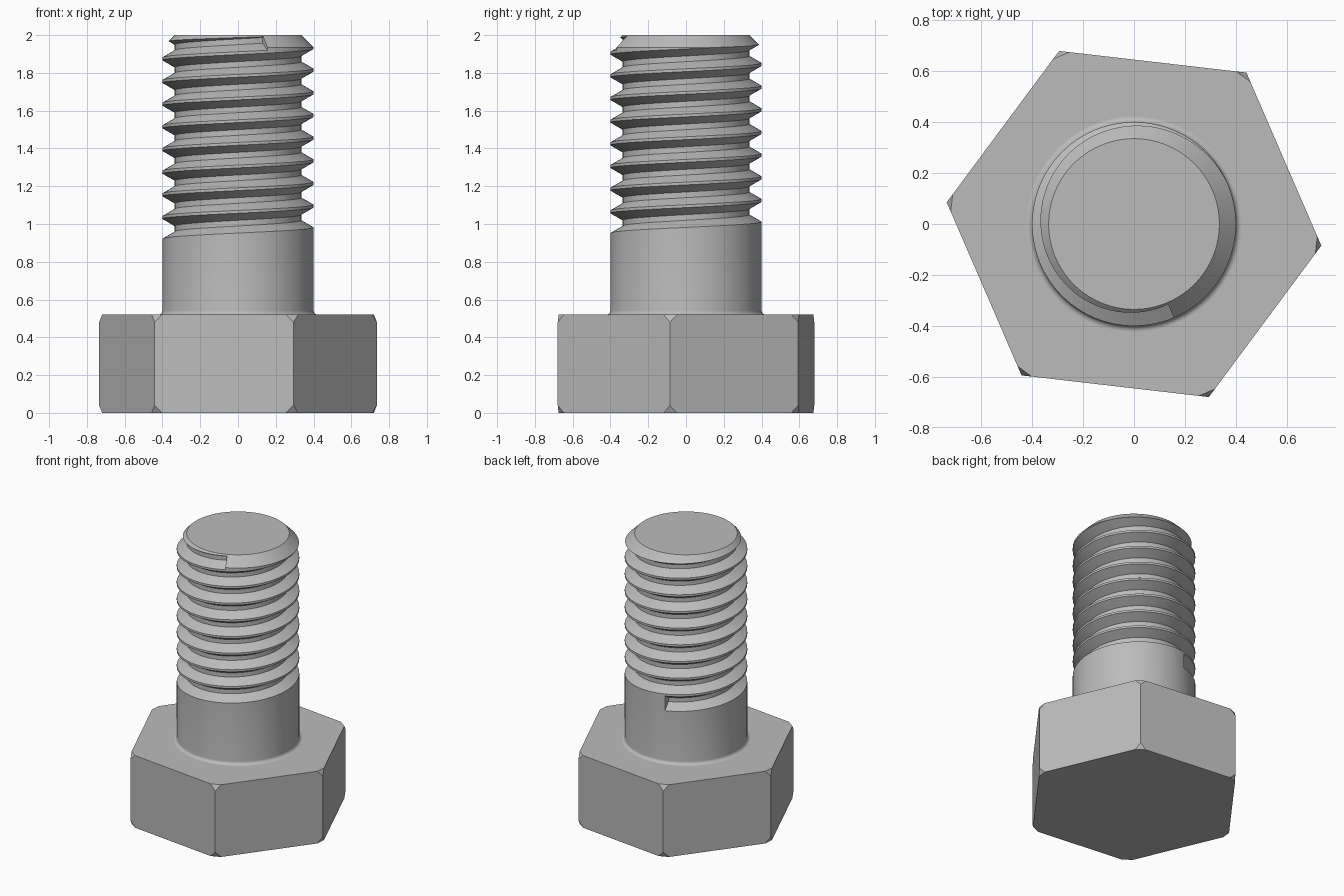
import bpy, bmesh
from math import sin, cos, pi, radians

cube = bpy.data.objects.get("Cube")
if cube:
    bpy.data.objects.remove(cube, do_unlink=True)

SEGMENTS = 96
HEAD_RADIUS, HEAD_HEIGHT = 0.74, 0.52
SHANK, ROOT, TOP = 0.4, 0.335, 2.0
PITCH = 0.12
FILLET = 0.022

steel = bpy.data.materials.new("steel_grey")
steel.use_nodes = True
colour = (0.5, 0.5, 0.5, 1)
steel.diffuse_color = colour
steel.node_tree.nodes["Principled BSDF"].inputs["Base Color"].default_value = colour


def finish(bm, name):
    bmesh.ops.recalc_face_normals(bm, faces=bm.faces)
    mesh = bpy.data.meshes.new(name)
    bm.to_mesh(mesh)
    bm.free()
    mesh.materials.append(steel)
    obj = bpy.data.objects.new(name, mesh)
    bpy.context.collection.objects.link(obj)
    return obj


def skin(bm, loops, closed):
    """Bridge equal vertex loops with quads and cap both ends."""
    count = len(loops[0])
    for a, b in zip(loops, loops[1:]):
        for i in range(count if closed else count - 1):
            j = (i + 1) % count
            bm.faces.new((a[i], a[j], b[j], b[i]))
    bm.faces.new(loops[0])
    bm.faces.new(loops[-1])


def ring(bm, radius, z, count, start=0.0):
    return [bm.verts.new((radius * cos(start + 2 * pi * i / count),
                          radius * sin(start + 2 * pi * i / count), z))
            for i in range(count)]


# Hexagonal head with clipped corners
bm = bmesh.new()
skin(bm, [ring(bm, HEAD_RADIUS, z, 6, radians(-6.6)) for z in (0, HEAD_HEIGHT)], True)
bmesh.ops.bevel(bm, geom=bm.verts[:], offset=0.04, segments=1, affect='VERTICES')
finish(bm, "hex_head")

# Round shank: fillet at the head, chamfer at the tip
profile = [(SHANK + FILLET, HEAD_HEIGHT - 0.01)]
for i in range(7):
    a = i / 6 * pi / 2
    profile.append((SHANK + FILLET * (1 - sin(a)), HEAD_HEIGHT + FILLET * (1 - cos(a))))
profile += [(SHANK, TOP - (SHANK - ROOT)), (ROOT, TOP)]
bm = bmesh.new()
skin(bm, [ring(bm, r, z, SEGMENTS) for r, z in profile], True)
shank = finish(bm, "threaded_shank")

# Helical groove cutter: trapezoid section swept up the shank
section = [(ROOT, 0.015), (SHANK + 0.006, 0.056), (SHANK + 0.006, -0.056), (ROOT, -0.015)]
start, end = radians(105), radians(293 + 8 * 360)
steps = round((end - start) / (2 * pi) * SEGMENTS)
bm = bmesh.new()
loops = []
for s in range(steps + 1):
    a = start + (end - start) * s / steps
    centre = 0.9745 + PITCH * (a - pi) / (2 * pi)
    loops.append([bm.verts.new((r * cos(a), r * sin(a), centre + dz)) for r, dz in section])
skin(bm, loops, True)
cutter = finish(bm, "thread_cutter")
cutter.hide_render = True

# Cut the thread
cut = shank.modifiers.new("thread", 'BOOLEAN')
cut.operation = 'DIFFERENCE'
cut.solver = 'EXACT'
cut.object = cutter
bpy.context.view_layer.objects.active = shank
shank.select_set(True)
bpy.ops.object.modifier_apply(modifier=cut.name)
bpy.data.objects.remove(cutter, do_unlink=True)
bpy.ops.object.shade_smooth_by_angle(angle=radians(30))
